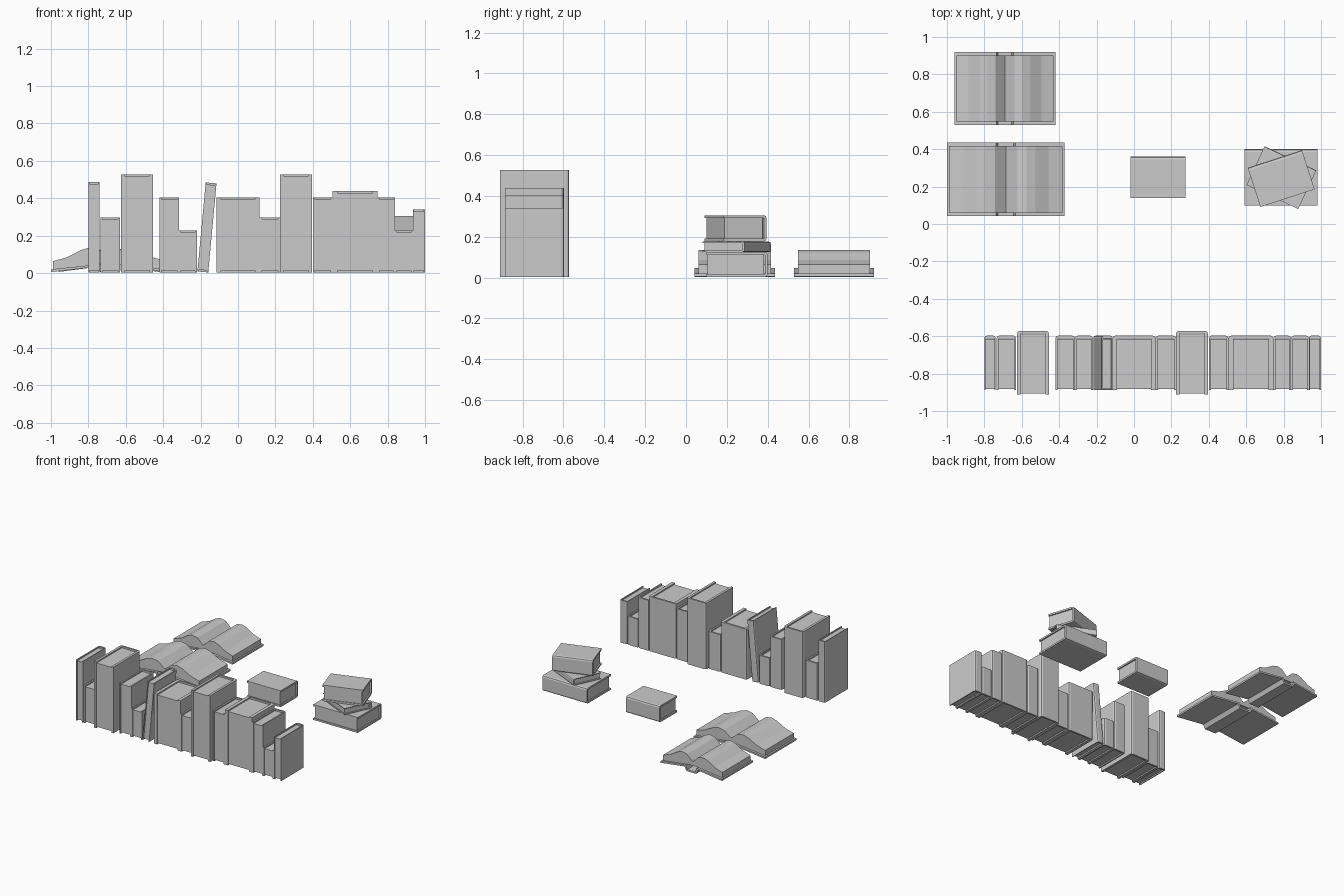
import bpy
from math import radians
from mathutils import Matrix, Vector

if "Cube" in bpy.data.objects:
    bpy.data.objects.remove(bpy.data.objects["Cube"])


def prism(name, outline, length, matrix):
    """Extrude a closed 2D outline (local x, y) along local z."""
    n = len(outline)
    verts = [(x, y, z) for z in (0, length) for x, y in outline]
    faces = [tuple(reversed(range(n))), tuple(range(n, 2 * n))]
    faces += [(i, (i + 1) % n, n + (i + 1) % n, n + i) for i in range(n)]
    me = bpy.data.meshes.new(name)
    me.from_pydata(verts, [], faces)
    me.transform(matrix)
    ob = bpy.data.objects.new(name, me)
    bpy.context.collection.objects.link(ob)
    return ob


def closed_book(name, thick, depth, height, matrix):
    """Upright book: spine on +y, height on z, centred on x and y."""
    t, d, c = thick / 2, depth / 2, thick * 0.11
    b = min(0.014, thick * 0.2)      # spine rounding
    s = d - 0.014                    # inside of spine
    half = [(t, -d), (t, d - b), (t - b * 0.3, d - b * 0.3), (t - b, d)]
    inner = [(-t + c, -d), (-t + c, s), (t - c, s), (t - c, -d)]
    outer = half + [(-x, y) for x, y in reversed(half)]
    prism(name + "_cover", outer + inner, height, matrix)
    p = t - c
    pages = [(-p, -d + 0.006), (p, -d + 0.006), (p, s - 0.005), (-p, s - 0.005)]
    prism(name + "_pages", pages, height - 0.02,
          matrix @ Matrix.Translation((0, 0, 0.01)))


def mirrored(half):
    return half + [(-x, y) for x, y in reversed(half) if x > 0]


def open_book(name, cx, y0, y1, scale):
    """Open book lying flat, profile in x-z, extruded along y."""
    def place(y):
        return Matrix.Translation((cx, y, 0)) @ Matrix.Rotation(radians(90), 4, 'X')
    cover_top = [(0.036, 0.015), (0.045, 0.048), (0.27, 0.02)]
    cover_low = [(0.27, 0.006), (0.058, 0.034), (0.042, 0.002)]
    top = [(0, 0.08), (0.05, 0.127), (0.095, 0.136), (0.135, 0.122),
           (0.195, 0.085), (0.26, 0.064)]
    low = [(0.26, 0.021), (0.045, 0.048)]
    for part, half, inset in (("cover", cover_top + cover_low, 0),
                              ("pages", top + low, 0.018)):
        outline = [(x * scale, z) for x, z in mirrored(half)]
        prism(f"{name}_{part}", outline[::-1], y1 - y0 - 2 * inset, place(y1 - inset))


# Row of upright books: left x, right x, height, depth
row = [(-0.80, -0.74, 0.483, 0.29), (-0.735, -0.63, 0.295, 0.29),
       (-0.625, -0.455, 0.525, 0.34), (-0.42, -0.315, 0.40, 0.29),
       (-0.315, -0.22, 0.225, 0.29), (-0.115, 0.115, 0.40, 0.29),
       (0.115, 0.225, 0.295, 0.29), (0.225, 0.395, 0.525, 0.34),
       (0.40, 0.505, 0.40, 0.29), (0.505, 0.745, 0.435, 0.29),
       (0.745, 0.84, 0.40, 0.29), (0.84, 0.935, 0.225, 0.29),
       (0.935, 1.0, 0.337, 0.29)]
for i, (x0, x1, h, d) in enumerate(row):
    closed_book(f"shelf_book_{i + 1}", x1 - x0, d, h,
                Matrix.Translation(((x0 + x1) / 2, -0.742, 0.003)))

# Leaning book
closed_book("leaning_book", 0.058, 0.29, 0.478,
            Matrix.Translation((-0.188, -0.742, 0.006)) @ Matrix.Rotation(radians(5.3), 4, 'Y'))

# Lying books: centre x, y, base z, length, depth, thickness, turn
lying = [("flat_book", 0.1275, 0.25, 0.003, 0.295, 0.22, 0.13, 0),
         ("stack_bottom_book", 0.785, 0.25, 0.003, 0.39, 0.30, 0.122, 0),
         ("stack_middle_book", 0.788, 0.248, 0.126, 0.305, 0.228, 0.05, -25),
         ("stack_top_book", 0.787, 0.243, 0.178, 0.305, 0.22, 0.127, 18)]
for name, x, y, z, length, d, t, turn in lying:
    m = (Matrix.Translation((x, y, z + t / 2)) @ Matrix.Rotation(radians(turn), 4, 'Z')
         @ Matrix.Rotation(radians(90), 4, 'Y') @ Matrix.Translation((0, 0, -length / 2)))
    closed_book(name, t, d, length, m)

# Open books
open_book("open_book_large", -0.685, 0.042, 0.435, 1.165)
open_book("open_book_small", -0.69, 0.53, 0.92, 1.0)

# Consistent outward normals
import bmesh
for ob in bpy.context.collection.objects:
    bm = bmesh.new()
    bm.from_mesh(ob.data)
    bmesh.ops.recalc_face_normals(bm, faces=bm.faces)
    bm.to_mesh(ob.data)
    bm.free()
